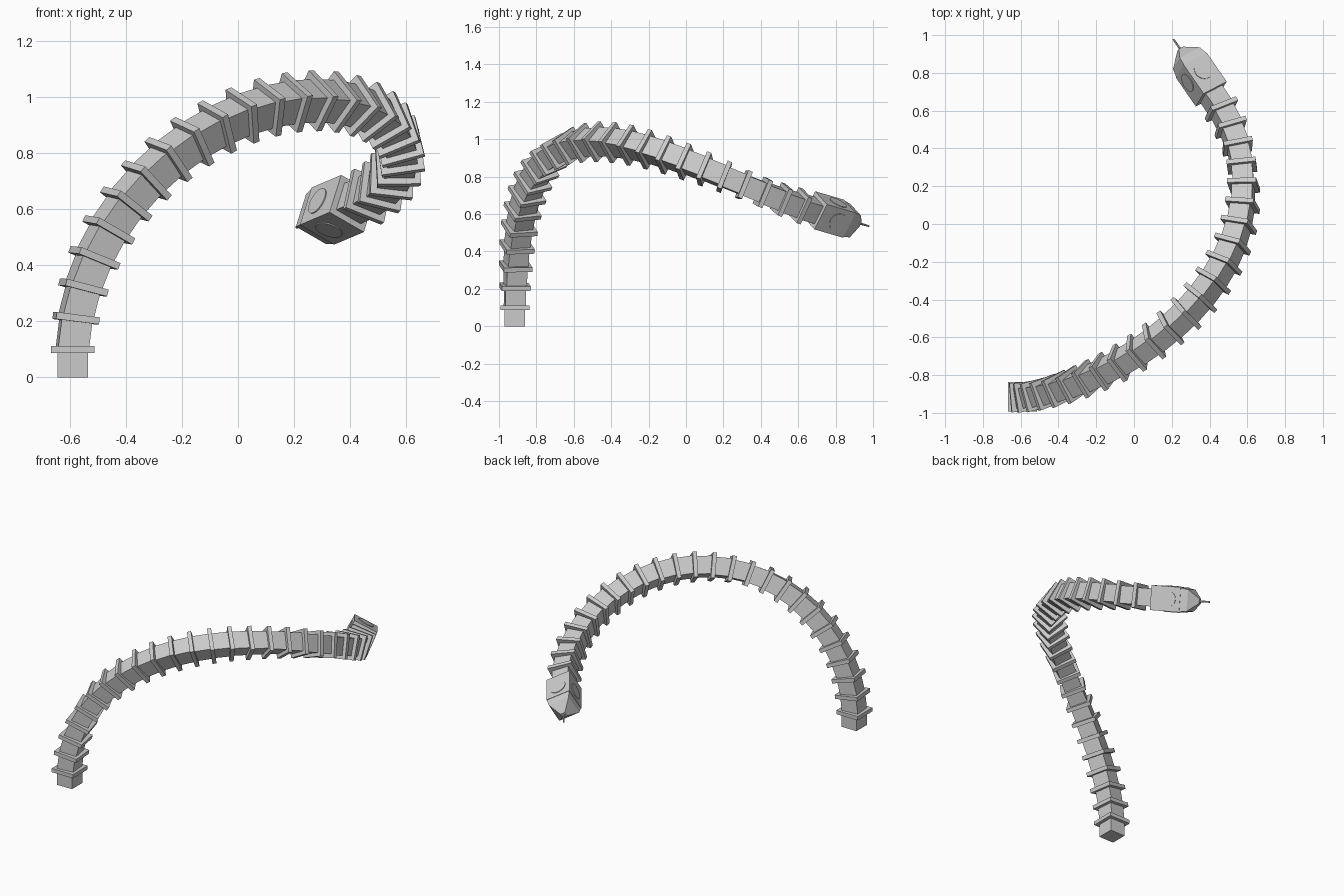
import bpy, bmesh, math
from mathutils import Matrix, Vector

cube = bpy.data.objects.get("Cube")
if cube:
    bpy.data.objects.remove(cube, do_unlink=True)

grey = bpy.data.materials.new("light grey")
grey.use_nodes = True
colour = (0.6, 0.6, 0.6, 1)
grey.diffuse_color = colour
grey.node_tree.nodes["Principled BSDF"].inputs["Base Color"].default_value = colour


def add_part(name, bm, frame):
    for face in bm.faces:
        face.smooth = False
    mesh = bpy.data.meshes.new(name)
    bm.to_mesh(mesh)
    bm.free()
    mesh.materials.append(grey)
    part = bpy.data.objects.new(name, mesh)
    part.matrix_world = frame
    bpy.context.collection.objects.link(part)


def block(name, width, low, high, frame):
    """Square block along the local z axis."""
    bm = bmesh.new()
    size = Matrix.Diagonal((width, width, high - low, 1))
    bmesh.ops.create_cube(bm, size=1, matrix=Matrix.Translation((0, 0, (low + high) / 2)) @ size)
    add_part(name, bm, frame)


def taper(name, sides, r1, r2, low, high, frame, turn=Matrix()):
    """Prism or cone along the local z axis."""
    bm = bmesh.new()
    bmesh.ops.create_cone(bm, cap_ends=True, segments=sides, radius1=r1, radius2=r2,
                          depth=high - low,
                          matrix=turn @ Matrix.Translation((0, 0, (low + high) / 2)))
    add_part(name, bm, frame)


# Chain of equal segments, each turned by the same bend from the one before
SEGMENTS, STEP = 26, 0.113
bend = Matrix.Rotation(math.radians(8.7), 4, Vector((-0.048, 0.828, 0.5586)).normalized())
move = Matrix.Translation((0, 0, STEP))
frame = Matrix.Translation((-0.59, -0.915, 0))
for i in range(SEGMENTS):
    block(f"segment_body_{i + 1}", 0.11, 0 if i == 0 else -0.01, 0.09, frame)
    block(f"segment_plate_{i + 1}", 0.155, 0.086, 0.111, frame)
    frame = frame @ move
    if i < SEGMENTS - 1:
        frame = frame @ bend

# Head: square block, sloping band, pyramid nose and needle
WIDTH, LENGTH = 0.155, 0.165
corner = math.sqrt(0.5)
square = Matrix.Rotation(math.pi / 4, 4, 'Z')
block("head_block", WIDTH, -0.005, LENGTH, frame)
taper("head_band", 4, 0.15 * corner, 0.135 * corner, LENGTH, 0.21, frame, square)
taper("head_nose", 4, 0.135 * corner, 0.03 * corner, 0.21, 0.27, frame, square)
taper("needle", 8, 0.007, 0.005, 0.26, 0.335, frame)

# Round disc on each side of the head
for i in range(4):
    side = (Matrix.Translation((0, 0, 0.087)) @ Matrix.Rotation(i * math.pi / 2, 4, 'Z')
            @ Matrix.Rotation(math.pi / 2, 4, 'Y'))
    taper(f"head_disc_{i + 1}", 32, 0.05, 0.05, WIDTH / 2 - 0.003, WIDTH / 2 + 0.004, frame, side)
